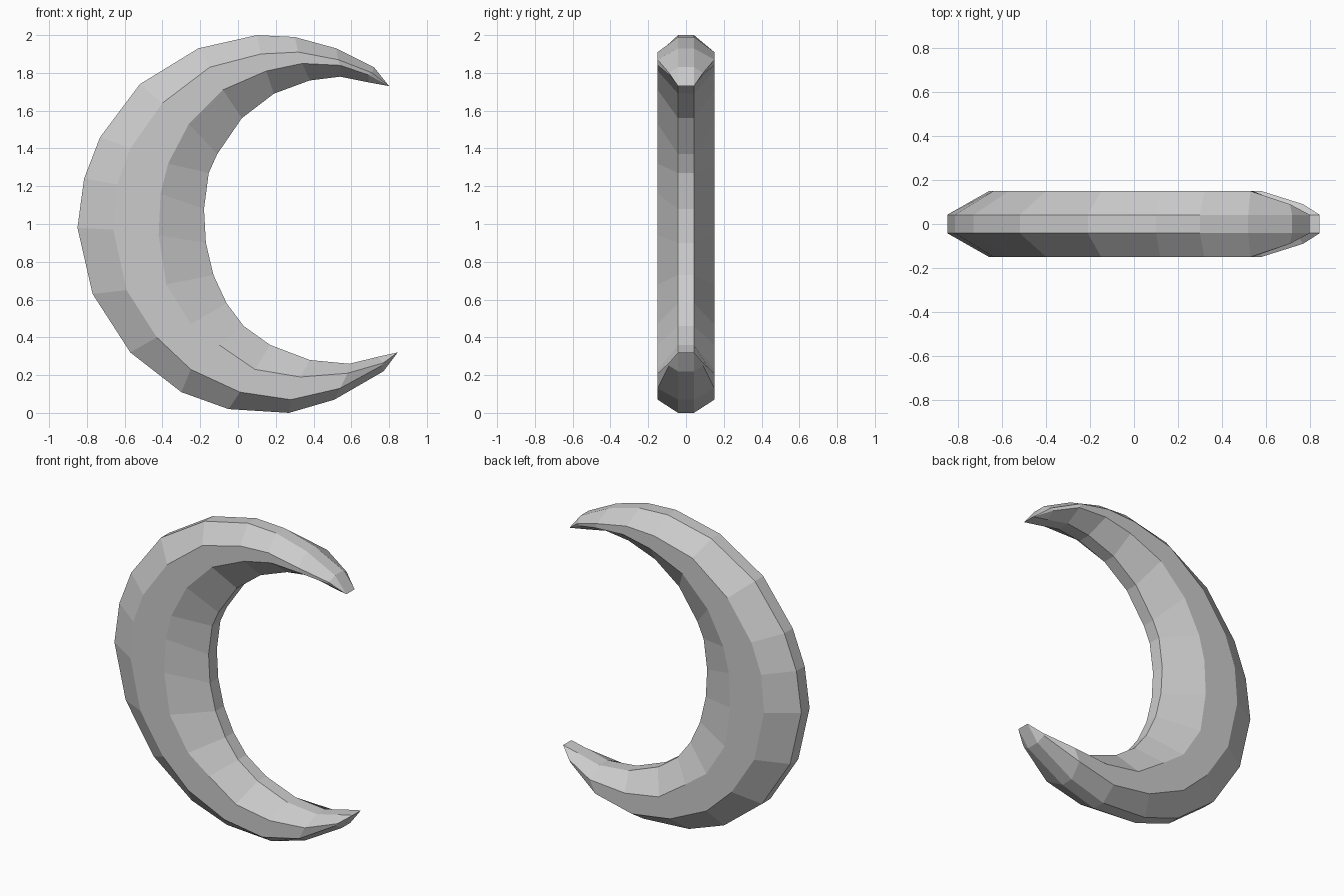
import bpy, bmesh

if "Cube" in bpy.data.objects:
    bpy.data.objects.remove(bpy.data.objects["Cube"])

# Four rails running from the upper tip to the lower tip, as (x, z)
TOP_TIP, LOW_TIP = (0.80, 1.73), (0.845, 0.32)
outer_rim = [(.72, 1.83), (.52, 1.93), (.30, 1.99), (.10, 2.0), (-.21, 1.93), (-.52, 1.74),
             (-.73, 1.46), (-.815, 1.24), (-.85, .98), (-.77, .63), (-.57, .32), (-.30, .11),
             (-.05, .02), (.27, 0), (.51, .07), (.77, .22)]
outer_ridge = [(.71, 1.80), (.53, 1.87), (.32, 1.91), (.12, 1.90), (-.15, 1.83), (-.40, 1.64),
               (-.57, 1.40), (-.64, 1.21), (-.66, .97), (-.59, .65), (-.43, .40), (-.25, .23),
               (.01, .11), (.28, .07), (.54, .13), (.76, .25)]
inner_ridge = [(.69, 1.79), (.54, 1.84), (.34, 1.85), (.15, 1.81), (-.08, 1.71), (-.26, 1.53),
               (-.37, 1.32), (-.41, 1.16), (-.42, .94), (-.38, .68), (-.25, .47), (-.10, .36),
               (.09, .23), (.33, .19), (.58, .21), (.77, .265)]
inner_rim = [(.69, 1.75), (.54, 1.78), (.38, 1.76), (.19, 1.69), (.02, 1.56), (-.11, 1.37),
             (-.155, 1.27), (-.18, 1.08), (-.17, .90), (-.13, .73), (-.06, .58), (.03, .46),
             (.17, .36), (.38, .28), (.59, .26), (.74, .297)]

RIM, RIDGE, RIDGE_END = 0.042, 0.15, 0.09  # half thicknesses
count = len(outer_rim)
bm = bmesh.new()


def vert(point, y):
    return bm.verts.new((point[0], y, point[1]))


def tip_ring(point):
    # both tips narrow to a short edge across the thickness
    front, back = vert(point, -RIM), vert(point, RIM)
    return [front] * 4 + [back] * 4


# Eight-sided cross-sections
rings = [tip_ring(TOP_TIP)]
for i, (a, b, c, d) in enumerate(zip(outer_rim, outer_ridge, inner_ridge, inner_rim)):
    w = RIDGE_END if i in (0, count - 1) else RIDGE
    section = [(a, RIM), (b, w), (c, w), (d, RIM)]
    rings.append([vert(p, -y) for p, y in section] + [vert(p, y) for p, y in reversed(section)])
rings.append(tip_ring(LOW_TIP))

# Skin between neighbouring cross-sections, dropping repeated corners at the tips
for r, s in zip(rings, rings[1:]):
    for k in range(8):
        n = (k + 1) % 8
        corners = list(dict.fromkeys([r[k], r[n], s[n], s[k]]))
        if len(corners) > 2:
            bm.faces.new(corners)

bmesh.ops.recalc_face_normals(bm, faces=bm.faces)
mesh = bpy.data.meshes.new("crescent")
bm.to_mesh(mesh)
bm.free()
crescent = bpy.data.objects.new("crescent", mesh)
bpy.context.collection.objects.link(crescent)
